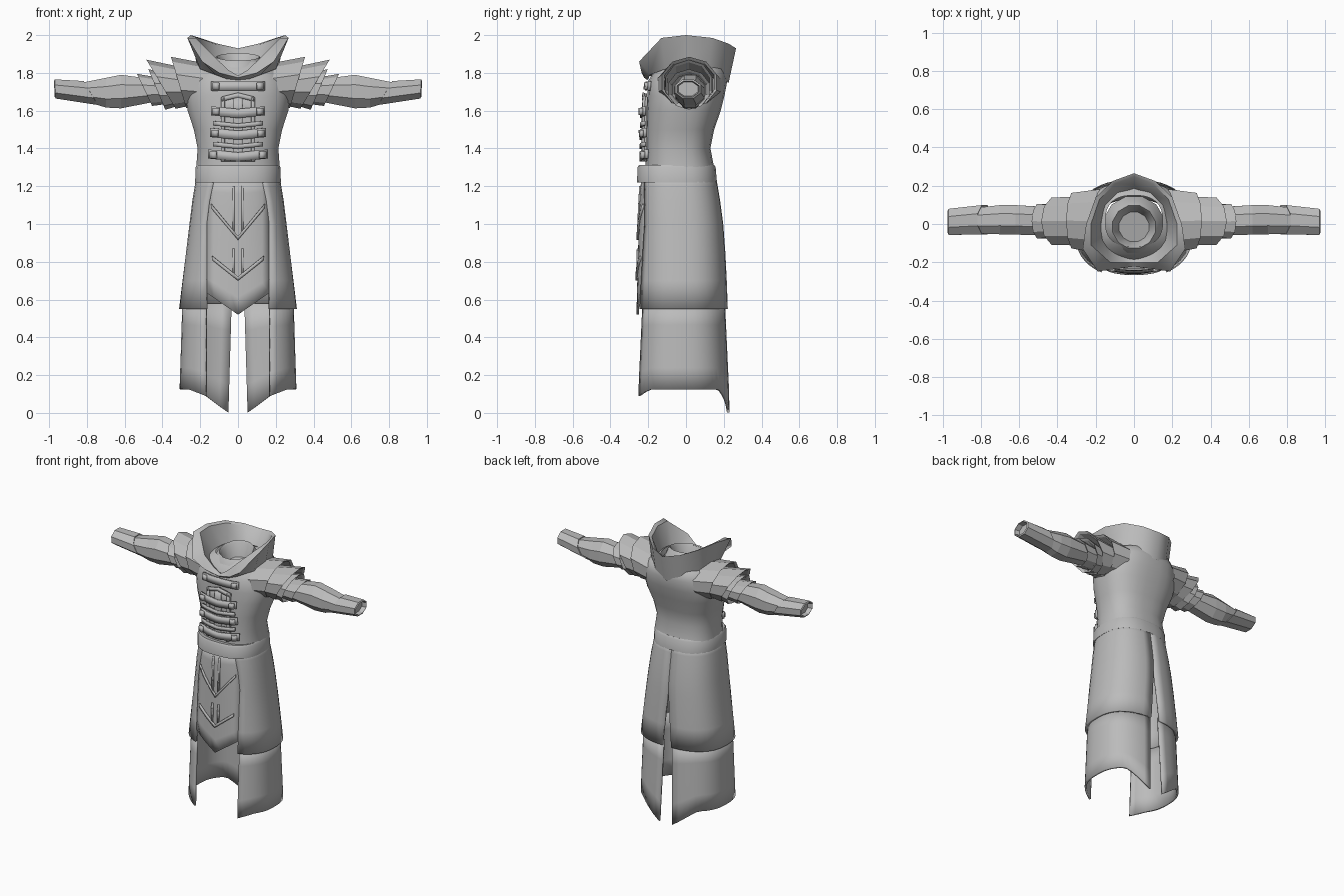
import bpy, bmesh, math

if "Cube" in bpy.data.objects:
    bpy.data.objects.remove(bpy.data.objects["Cube"])

cloth = bpy.data.materials.new("grey_cloth")
cloth.diffuse_color = (0.5, 0.5, 0.5, 1)
cloth.use_nodes = True
cloth.node_tree.nodes["Principled BSDF"].inputs["Base Color"].default_value = cloth.diffuse_color
N = 2.5  # squareness of the body cross-section

# z: half width, front y, back y
TORSO = [(1.30, .222, -.215, .15), (1.40, .215, -.212, .13), (1.50, .235, -.212, .15),
         (1.60, .268, -.21, .185), (1.68, .28, -.205, .205), (1.76, .265, -.2, .22),
         (1.82, .225, -.16, .205), (1.86, .15, -.12, .15)]
SKIRT = [(.55, .305, -.262, .215), (.80, .275, -.255, .205), (1.0, .25, -.25, .19),
         (1.15, .232, -.245, .17), (1.26, .212, -.235, .15)]
LOWER = [(0.0, .305, -.272, .225), (.12, .303, -.27, .222), (.58, .288, -.25, .2)]


def lerp_table(table, z):
    """Linear lookup in a list of (key, values...)."""
    if z <= table[0][0]:
        return table[0][1:]
    for a, b in zip(table, table[1:]):
        if z <= b[0]:
            t = (z - a[0]) / (b[0] - a[0])
            return [p + (q - p) * t for p, q in zip(a[1:], b[1:])]
    return table[-1][1:]


def body_point(table, z, a):
    """Point on the body at height z; angle 0 is front, pi is back."""
    hx, yf, yb = lerp_table(table, z)
    s, c = math.sin(a), math.cos(a)
    x = hx * math.copysign(abs(s) ** (2 / N), s)
    y = -(yb - yf) / 2 * math.copysign(abs(c) ** (2 / N), c) + (yf + yb) / 2
    return (x, y, z)


def angle_at(table, z, x):
    return math.asin(min(1, x / lerp_table(table, z)[0]) ** (N / 2))


def loft(name, rows, closed=False, cap=False, thick=0, mirror=False, smooth=35):
    """Skin rows of points into one mesh."""
    bm = bmesh.new()
    vs = [[bm.verts.new(p) for p in r] for r in rows]
    n = len(rows[0])
    for a, b in zip(vs, vs[1:]):
        for i in range(n if closed else n - 1):
            j = (i + 1) % n
            bm.faces.new((a[i], a[j], b[j], b[i]))
    if cap:
        bm.faces.new(vs[-1])
    bmesh.ops.remove_doubles(bm, verts=bm.verts, dist=1e-5)
    bmesh.ops.recalc_face_normals(bm, faces=bm.faces)
    me = bpy.data.meshes.new(name)
    bm.to_mesh(me)
    bm.free()
    ob = bpy.data.objects.new(name, me)
    bpy.context.collection.objects.link(ob)
    me.materials.append(cloth)
    if thick:
        m = ob.modifiers.new("thickness", "SOLIDIFY")
        m.thickness, m.offset = thick, 0
    if mirror:
        m = ob.modifiers.new("mirror", "MIRROR")
        m.merge_threshold = .0005
    bpy.ops.object.select_all(action='DESELECT')
    bpy.context.view_layer.objects.active = ob
    ob.select_set(True)
    if smooth:
        bpy.ops.object.shade_smooth_by_angle(angle=math.radians(smooth))
    return ob


def circle(n=24):
    return [2 * math.pi * (i + .5) / n for i in range(n)]


# --- torso and belt ---
loft("bodice", [[body_point(TORSO, r[0], a) for a in circle(28)] for r in TORSO], closed=True, smooth=45)
BELT = [(1.22, .205, -.235, .145), (1.22, .228, -.26, .165), (1.30, .226, -.258, .158),
        (1.312, .218, -.25, .15), (1.305, .2, -.21, .13)]
loft("belt", [[body_point([b], b[0], a) for a in circle(28)] for b in BELT], closed=True)

# --- upper skirt, open at the front and slit at the back ---
rows = []
for z in (1.26, 1.2, 1.12, 1.0, .93, .85, .7, .55):
    xf = min(.165, .12 + (1.26 - z) * .22)
    xb = max(0, (.95 - z) * .09)
    a0, a1 = angle_at(SKIRT, z, xf), math.pi - angle_at(SKIRT, z, xb)
    rows.append([body_point(SKIRT, z, a0 + (a1 - a0) * i / 14) for i in range(15)])
loft("upper_skirt", rows, thick=.014, mirror=True)

# --- lower skirt with a sloping hem ---
cols = []
for i in range(19):
    def at(z):
        a0 = angle_at(LOWER, z, .168)
        a1 = math.pi - angle_at(LOWER, z, .035 + (.55 - z) * .03)
        return body_point(LOWER, z, a0 + (a1 - a0) * i / 18)
    x, y, _ = at(.1)
    hem = min(.125, .09 + (x - .17) * .4) if y < 0 else min(.125, max(.002, (x - .05) * .75))
    cols.append([at(.58 + (hem - .58) * k / 4) for k in range(5)])
loft("lower_skirt", list(zip(*cols)), thick=.014, mirror=True)


# --- front panel and raised chevrons ---
def front_y(table, x, z):
    return body_point(table, z, angle_at(table, z, abs(x)))[1]


def patch(name, table, xs, top, bottom, lift, thick, steps=2, mirror=False):
    """Curved plate lying over the front of the body."""
    rows = []
    for k in range(steps + 1):
        r = []
        for x in xs:
            z = top(x) + (bottom(x) - top(x)) * k / steps
            r.append((x, front_y(table, x, z) - lift, z))
        rows.append(r)
    return loft(name, rows, thick=thick, mirror=mirror)


def span(w, n=8):
    return [w * (2 * i / n - 1) for i in range(n + 1)]


patch("front_panel", SKIRT, span(.168), lambda x: 1.25, lambda x: .52 + .7 * abs(x), -.006, .012, 8)
for name, tip, w, slope in (("upper_chevron", .915, .14, 1.2), ("lower_chevron", .70, .135, .8)):
    patch(name, SKIRT, span(w), lambda x: tip + .022 + slope * abs(x),
          lambda x: tip + slope * abs(x), .004, .012, 1)
for name, z1, z0 in (("upper_ribs", 1.2, .95), ("lower_ribs", .87, .73)):
    patch(name, SKIRT, [.018, .03], lambda x: z1, lambda x: z0, .003, .009, 2, True)

# --- chest panel, straps and buckles ---
patch("chest_panel", TORSO, span(.09), lambda x: 1.69 - .25 * abs(x), lambda x: 1.33, .008, .012, 6)
patch("chest_panel_rim", TORSO, [.07, .09], lambda x: 1.67, lambda x: 1.33, .02, .014, 6, True)
patch("chest_arch", TORSO, span(.085), lambda x: 1.695 - .25 * abs(x),
      lambda x: 1.67 - .25 * abs(x), .02, .014, 1)
patch("chest_center_rib", TORSO, [-.025, -.015, .015, .025], lambda x: 1.67, lambda x: 1.33, .018, .01, 6)
for i, (z, w) in enumerate(((1.73, .14), (1.595, .14), (1.53, .13), (1.48, .145), (1.42, .13), (1.365, .155))):
    wide = i in (0, 1, 3, 5)
    h = .024 if wide else .012
    dip = 0 if i == 0 else .1
    patch("chest_strap_%d" % i, TORSO, span(w), lambda x: z + h + dip * (abs(x) - .1),
          lambda x: z - h + dip * (abs(x) - .1), .026 if i else .008, .014, 1)
    if wide:
        patch("buckle_%d" % i, TORSO, [w - .04, w - .008], lambda x: z + .018,
              lambda x: z - .018, .04 if i else .02, .018, 1, True)

# --- flared collar with folded front lapels ---
base = [(0, -.205, 1.762), (.06, -.2, 1.768), (.12, -.19, 1.79), (.2, -.11, 1.82), (.215, 0, 1.83),
        (.19, .12, 1.81), (.1, .2, 1.77), (0, .225, 1.745)]
rim = [(0, -.222, 1.775), (.1, -.235, 1.80), (.19, -.248, 1.86), (.268, -.13, 1.985), (.25, 0, 2.0),
       (.2, .14, 1.985), (.11, .225, 1.955), (0, .265, 1.93)]
lapel = [(0, -.2, 1.785), (.05, -.2, 1.815), (.125, -.2, 1.885), (.225, -.11, 1.985), (.225, 0, 1.99),
         (.18, .13, 1.975), (.1, .21, 1.945), (0, .248, 1.92)]
inner = [(0, -.16, 1.775), (.05, -.155, 1.78), (.1, -.13, 1.79), (.15, -.08, 1.80), (.16, 0, 1.81),
         (.14, .09, 1.81), (.08, .15, 1.81), (0, .17, 1.81)]
loft("collar", [base, rim, lapel, inner], mirror=True, smooth=40)

# --- neck ring inside the collar ---
loft("neck_ring", [[(r * math.sin(a), -.015 - r * math.cos(a), z - .02 * math.cos(a)) for a in circle(12)]
                   for r, z in ((.165, 1.79), (.135, 1.86), (.115, 1.885), (.105, 1.87), (.08, 1.78))],
     closed=True, cap=True)


# --- arms: tubes along x ---
def tube(name, rings, sides=8, cap=False, smooth=0, turn=.5):
    """Rings are (x at top, x at bottom, top z, bottom z, front y, back y)."""
    rows = []
    for xt, xb, zt, zb, yf, yb in rings:
        r = []
        for i in range(sides):
            a = 2 * math.pi * (i + turn) / sides
            c, s = math.cos(a), math.sin(a)
            r.append((xt + (xb - xt) * (1 - c) / 2, (yf + yb) / 2 + s * (yb - yf) / 2,
                      (zt + zb) / 2 + c * (zt - zb) / 2))
        rows.append(r)
    return loft(name, rows, closed=True, cap=cap, mirror=True, smooth=smooth)


tube("sleeve", [(.25, .25, 1.78, 1.63, -.08, .1), (.47, .45, 1.775, 1.64, -.065, .095),
                (.62, .62, 1.797, 1.605, -.062, .105), (.70, .70, 1.78, 1.61, -.06, .105),
                (.84, .8, 1.75, 1.645, -.055, .09)])
tube("cuff", [(.82, .74, 1.74, 1.645, -.04, .08), (.82, .74, 1.762, 1.625, -.06, .105),
              (.97, .965, 1.77, 1.66, -.063, .085), (.975, .97, 1.76, 1.67, -.053, .075),
              (.94, .94, 1.755, 1.675, -.045, .068)], cap=True)

# --- layered shoulder plates, each with a turned-in lip ---
PLATES = [("shoulder_plate", (.17, .2, 1.85, 1.62, -.16, .19), (.355, .275, 1.885, 1.615, -.135, .17)),
          ("pauldron", (.25, .24, 1.82, 1.63, -.12, .15), (.485, .33, 1.87, 1.61, -.115, .145)),
          ("upper_arm_plate", (.34, .30, 1.79, 1.63, -.085, .115), (.475, .385, 1.82, 1.605, -.1, .13)),
          ("lower_arm_plate", (.42, .34, 1.775, 1.64, -.075, .1), (.535, .455, 1.795, 1.625, -.08, .11))]
for name, a, b in PLATES:
    lip = (b[0] - .012, b[1] - .01, b[2] - .014, b[3] + .014, b[4] + .014, b[5] - .014)
    back = (a[0] + .06, a[1] + .04, a[2] - .03, a[3] + .02, a[4] + .02, a[5] - .02)
    tube(name, [a, b, lip, back], sides=10, turn=0)
